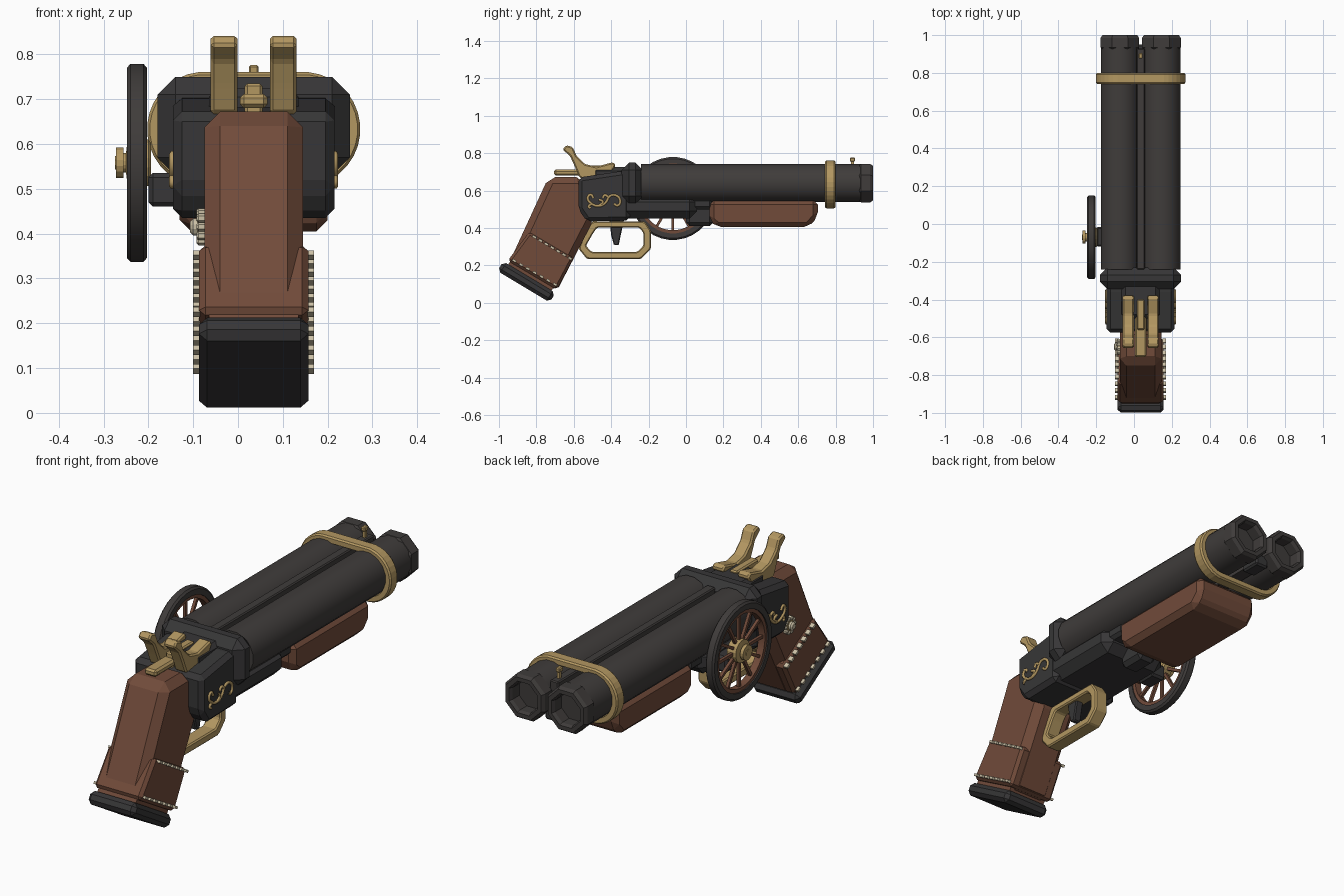
import bpy, bmesh
from math import sin, cos, pi, radians

cube = bpy.data.objects.get("Cube")
if cube:
    bpy.data.objects.remove(cube, do_unlink=True)

CX = 0.035          # centre plane of the body
BORE_Z = 0.64       # height of the barrel axes


def material(name, r, g, b):
    m = bpy.data.materials.new(name)
    m.use_nodes = True
    m.diffuse_color = (r, g, b, 1)
    m.node_tree.nodes["Principled BSDF"].inputs["Base Color"].default_value = (r, g, b, 1)
    return m


IRON = material("dark iron", 0.05, 0.045, 0.043)
STEEL = material("black steel", 0.038, 0.037, 0.038)
WOOD = material("brown wood", 0.165, 0.07, 0.042)
BRASS = material("brass", 0.45, 0.31, 0.12)
CREAM = material("cream thread", 0.6, 0.53, 0.38)


def finish(bm, name, mat, bevel=0, smooth=False):
    bmesh.ops.recalc_face_normals(bm, faces=bm.faces)
    if bevel:
        bmesh.ops.bevel(bm, geom=bm.edges[:], offset=bevel, segments=1,
                        affect='EDGES', clamp_overlap=True)
    me = bpy.data.meshes.new(name)
    bm.to_mesh(me)
    bm.free()
    me.materials.append(mat)
    ob = bpy.data.objects.new(name, me)
    bpy.context.collection.objects.link(ob)
    if smooth:
        bpy.ops.object.select_all(action='DESELECT')
        ob.select_set(True)
        bpy.context.view_layer.objects.active = ob
        bpy.ops.object.shade_smooth_by_angle(angle=radians(32))
    return ob


def rings(name, loops, mat, closed=False, bevel=0, smooth=False):
    """Skin a row of equal point loops, capped or joined back to the start."""
    bm = bmesh.new()
    rows = [[bm.verts.new(p) for p in loop] for loop in loops]
    pairs = list(zip(rows, rows[1:]))
    if closed:
        pairs.append((rows[-1], rows[0]))
    else:
        bm.faces.new(rows[0])
        bm.faces.new(rows[-1])
    for a, b in pairs:
        for i in range(len(a)):
            j = (i + 1) % len(a)
            bm.faces.new((a[i], a[j], b[j], b[i]))
    return finish(bm, name, mat, bevel, smooth)


def prism(name, profile, half, mat, bevel=0, cx=CX):
    """Side profile of (y, z) points widened along x."""
    return rings(name, [[(x, y, z) for y, z in profile] for x in (cx - half, cx + half)],
                 mat, bevel=bevel)


def rect(y, z, hl, hw, angle=0):
    c, s = cos(angle), sin(angle)
    return [(y + u * hl * c - v * hw * s, z + u * hl * s + v * hw * c)
            for u, v in ((-1, -1), (1, -1), (1, 1), (-1, 1))]


def block(name, y0, y1, z0, z1, half, mat, bevel=0, cx=CX):
    return prism(name, [(y0, z0), (y1, z0), (y1, z1), (y0, z1)], half, mat, bevel, cx)


def lathe(name, profile, n, axis, a, b, mat, closed=False, smooth=False):
    """Turn (radius, position) points round the x or y axis at centre a, b."""
    loops = []
    for r, t in profile:
        loop = []
        for k in range(n):
            w = 2 * pi * (k + 0.5) / n
            u, v = a + r * cos(w), b + r * sin(w)
            loop.append((t, u, v) if axis == 'x' else (u, t, v))
        loops.append(loop)
    return rings(name, loops, mat, closed, smooth=smooth)


# Twin barrels with octagonal muzzles
for x in (CX - 0.11, CX + 0.11):
    lathe("barrel", [(0.103, -0.24), (0.103, 0.935)], 16, 'y', x, BORE_Z, IRON, smooth=True)
    lathe("muzzle", [(0.1, 0.925), (0.111, 0.935), (0.111, 0.985), (0.1, 1.0),
                     (0.08, 1.0), (0.072, 0.985), (0.072, 0.9)], 8, 'y', x, BORE_Z, IRON)
block("top_rib", -0.24, 0.93, 0.66, 0.725, 0.022, IRON, 0.005)
block("lower_rib", -0.2, 0.86, 0.56, 0.61, 0.03, IRON)
block("muzzle_lug", 0.85, 0.95, 0.545, 0.605, 0.035, STEEL, 0.008)

# Brass band round both barrels
def band_loop(r, y):
    angles = [2 * pi * (k + 0.5) / 32 for k in range(32)]
    return [(CX + (0.11 if cos(w) > 0 else -0.11) + r * cos(w), y, 0.633 + r * sin(w))
            for w in angles]


rings("barrel_band", [band_loop(r, y) for r, y in (
    (0.122, 0.742), (0.128, 0.75), (0.128, 0.792), (0.122, 0.8), (0.1, 0.8), (0.1, 0.742))],
    BRASS, closed=True)
block("sight_post", 0.882, 0.898, 0.71, 0.765, 0.006, BRASS)
block("sight_bead", 0.876, 0.904, 0.755, 0.776, 0.011, BRASS, 0.004)

# Breech, receiver and hinge
block("breech_block", -0.345, -0.23, 0.53, 0.75, 0.215, STEEL, 0.04)
prism("receiver", [(-0.575, 0.67), (-0.34, 0.705), (-0.3, 0.7), (-0.3, 0.44), (-0.53, 0.435),
                   (-0.575, 0.5)], 0.18, STEEL, 0.035)
block("receiver_top", -0.5, -0.3, 0.65, 0.725, 0.1, STEEL, 0.02)
block("lower_frame", -0.42, 0.06, 0.45, 0.58, 0.178, STEEL, 0.04)
block("hinge", 0.0, 0.145, 0.41, 0.55, 0.05, STEEL, 0.02)
block("hinge_bridge", 0.0, 0.14, 0.5, 0.56, 0.15, STEEL, 0.015)

# Wooden fore stock
prism("fore_stock", [(0.125, 0.55), (0.705, 0.55), (0.705, 0.46), (0.655, 0.405),
                     (0.165, 0.405), (0.125, 0.44)], 0.165, WOOD, 0.025)

# Hammers and top lever
hammer = [(-0.66, 0.82), (-0.64, 0.843), (-0.605, 0.832), (-0.585, 0.785), (-0.54, 0.742),
          (-0.48, 0.728), (-0.39, 0.752), (-0.375, 0.735), (-0.41, 0.68), (-0.5, 0.65),
          (-0.57, 0.67), (-0.595, 0.73), (-0.62, 0.785)]
for x in (CX - 0.066, CX + 0.066):
    prism("hammer", hammer, 0.03, BRASS, 0.007, cx=x)
block("top_lever", -0.705, -0.4, 0.68, 0.712, 0.031, BRASS, 0.009)
block("lever_base", -0.56, -0.4, 0.65, 0.735, 0.02, BRASS, 0.006)

# Trigger and guard
guard_out = [(-0.575, 0.29), (-0.53, 0.235), (-0.24, 0.235), (-0.187, 0.29), (-0.187, 0.385),
             (-0.22, 0.435), (-0.5, 0.435), (-0.53, 0.4)]
guard_in = [(-0.535, 0.305), (-0.505, 0.273), (-0.26, 0.273), (-0.228, 0.305), (-0.228, 0.375),
            (-0.25, 0.402), (-0.475, 0.402), (-0.495, 0.375)]
rings("trigger_guard", [[(x, y, z) for y, z in p] for x, p in (
    (CX - 0.035, guard_out), (CX + 0.035, guard_out),
    (CX + 0.035, guard_in), (CX - 0.035, guard_in))], BRASS, closed=True, bevel=0.006)
prism("trigger", [(-0.41, 0.45), (-0.33, 0.45), (-0.345, 0.38), (-0.36, 0.308), (-0.385, 0.308),
                  (-0.4, 0.36)], 0.02, STEEL, 0.005)

# Grip, lower wrap and pommel
prism("grip", [(-0.735, 0.672), (-0.55, 0.672), (-0.49, 0.45), (-0.695, 0.055), (-0.95, 0.205)],
      0.11, WOOD, 0.035)
prism("grip_wrap", [(-0.838, 0.38), (-0.6, 0.24), (-0.69, 0.07), (-0.953, 0.225)],
      0.122, WOOD, 0.014)
TILT = radians(-31)
prism("pommel_neck", rect(-0.835, 0.135, 0.135, 0.035, TILT), 0.1, WOOD)
prism("pommel", rect(-0.853, 0.112, 0.163, 0.03, TILT), 0.122, STEEL, 0.018)

# Stitches along both edges of the wrap
for side in (-1, 1):
    for start, end in (((-0.81, 0.352), (-0.62, 0.238)), ((-0.918, 0.225), (-0.7, 0.098))):
        for k in range(7):
            f = k / 6
            y, z = (s + (e - s) * f for s, e in zip(start, end))
            prism("stitch", rect(y, z, 0.011, 0.006, TILT), 0.01, CREAM, cx=CX + side * 0.125)

# Rosette on the right of the grip
RY, RZ = -0.65, 0.415
lathe("rosette_disc", [(0.03, -0.07), (0.03, -0.087), (0.018, -0.091)], 16, 'x', RY, RZ, BRASS)
lathe("rosette_centre", [(0.02, -0.08), (0.02, -0.1), (0.012, -0.107)], 12, 'x', RY, RZ, CREAM)
for k in range(10):
    w = 2 * pi * k / 10
    lathe("rosette_petal", [(0.01, -0.07), (0.01, -0.088), (0.005, -0.093)], 6, 'x',
          RY + 0.033 * cos(w), RZ + 0.033 * sin(w), CREAM)

# Spoked wheel on the right side
WY, WZ = -0.07, 0.558
lathe("wheel_tyre", [(0.213, -0.248), (0.222, -0.24), (0.222, -0.211), (0.213, -0.203),
                     (0.187, -0.203), (0.187, -0.248)], 32, 'x', WY, WZ, IRON, True, True)
lathe("wheel_rim", [(0.19, -0.242), (0.19, -0.208), (0.17, -0.208), (0.17, -0.242)],
      32, 'x', WY, WZ, WOOD, True, True)
for k in range(12):
    w = 2 * pi * k / 12
    prism("wheel_spoke", rect(WY + 0.11 * cos(w), WZ + 0.11 * sin(w), 0.068, 0.007, w),
          0.007, WOOD, cx=-0.225)
lathe("wheel_hub", [(0.035, -0.272), (0.035, -0.256), (0.022, -0.256), (0.022, -0.25),
                    (0.053, -0.246), (0.053, -0.2), (0.045, -0.194)], 16, 'x', WY, WZ, BRASS)
lathe("hub_nut", [(0.016, -0.275), (0.016, -0.255)], 8, 'x', WY, WZ, BRASS)
block("axle_bracket", -0.12, -0.015, 0.46, 0.535, 0.04, STEEL, 0.01, cx=-0.16)

# Brass scrollwork on both sides of the receiver
main = [(-0.495, 0.56), (-0.51, 0.578), (-0.525, 0.56), (-0.505, 0.53), (-0.465, 0.518),
        (-0.43, 0.535), (-0.405, 0.572), (-0.37, 0.572), (-0.352, 0.545), (-0.365, 0.52),
        (-0.385, 0.53)]
sprigs = [[(-0.465, 0.518), (-0.445, 0.54), (-0.465, 0.552)],
          [(-0.41, 0.56), (-0.435, 0.575), (-0.445, 0.56)],
          [(-0.5, 0.53), (-0.52, 0.515), (-0.51, 0.505)]]
for x in (CX - 0.181, CX + 0.181):
    cu = bpy.data.curves.new("scrollwork", 'CURVE')
    cu.dimensions = '3D'
    cu.bevel_depth = 0.0075
    cu.bevel_resolution = 1
    cu.resolution_u = 4
    for path in [main] + sprigs:
        sp = cu.splines.new('BEZIER')
        sp.bezier_points.add(len(path) - 1)
        for p, (y, z) in zip(sp.bezier_points, path):
            p.co = (x, y, z)
            p.handle_left_type = p.handle_right_type = 'AUTO'
    cu.materials.append(BRASS)
    bpy.context.collection.objects.link(bpy.data.objects.new("scrollwork", cu))
